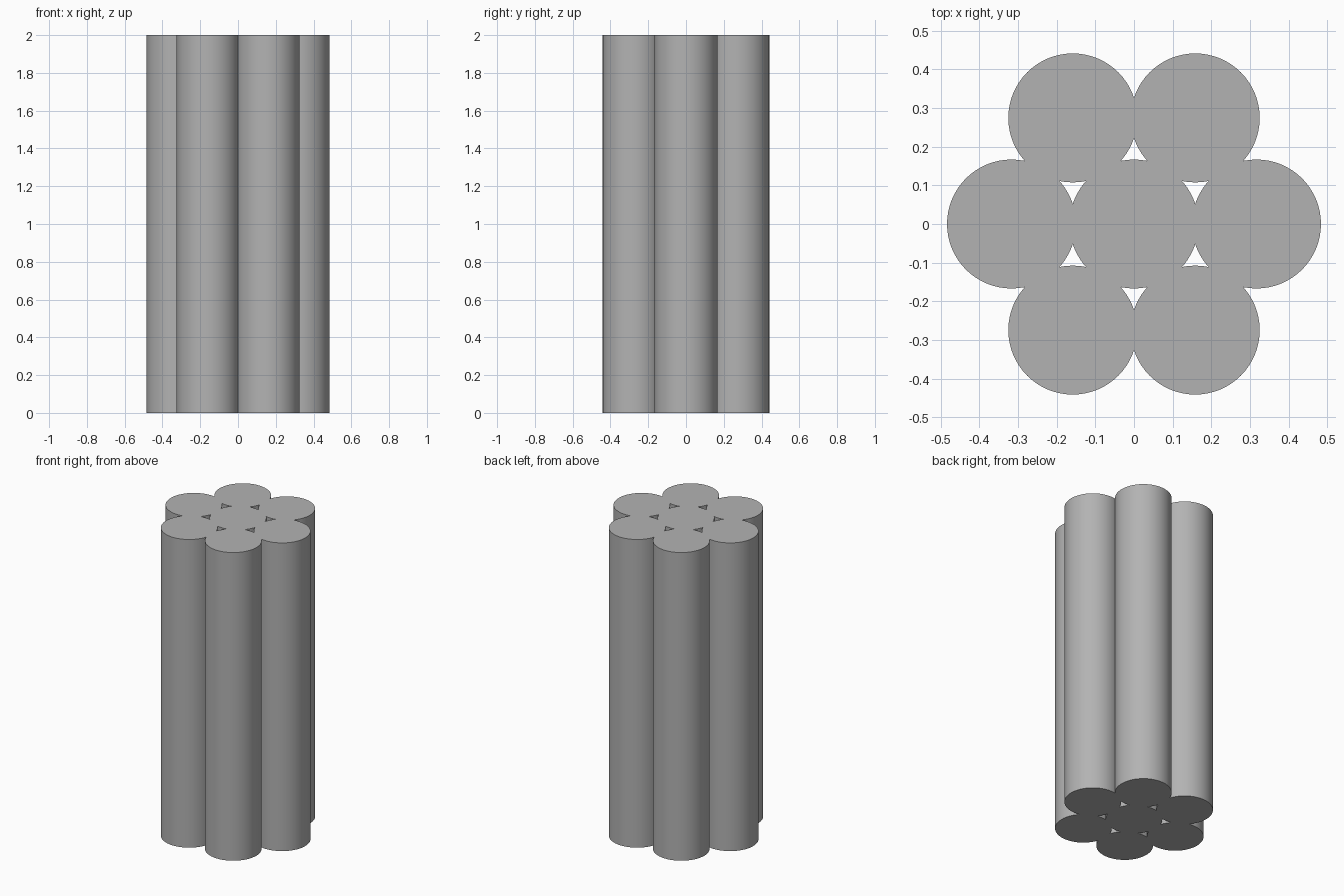
import bpy
import math

cube = bpy.data.objects.get("Cube")
if cube:
    bpy.data.objects.remove(cube, do_unlink=True)

HEIGHT = 2.0
RADIUS = HEIGHT / 12
SPACING = RADIUS * 1.9  # neighbouring rods overlap slightly

# Plain grey material
grey = bpy.data.materials.new("plain_grey")
grey.use_nodes = True
colour = (0.45, 0.45, 0.45, 1)
grey.diffuse_color = colour
grey.node_tree.nodes["Principled BSDF"].inputs["Base Color"].default_value = colour


def add_rod(name, x, y):
    bpy.ops.mesh.primitive_cylinder_add(
        vertices=64, radius=RADIUS, depth=HEIGHT, location=(x, y, HEIGHT / 2))
    rod = bpy.context.object
    rod.name = name
    rod.data.materials.append(grey)
    bpy.ops.object.shade_smooth_by_angle(angle=math.radians(30))


# Core rod with a ring of six around it
add_rod("centre_rod", 0, 0)
for i in range(6):
    angle = math.radians(60 * i)
    add_rod(f"outer_rod_{i + 1}", SPACING * math.cos(angle), SPACING * math.sin(angle))
